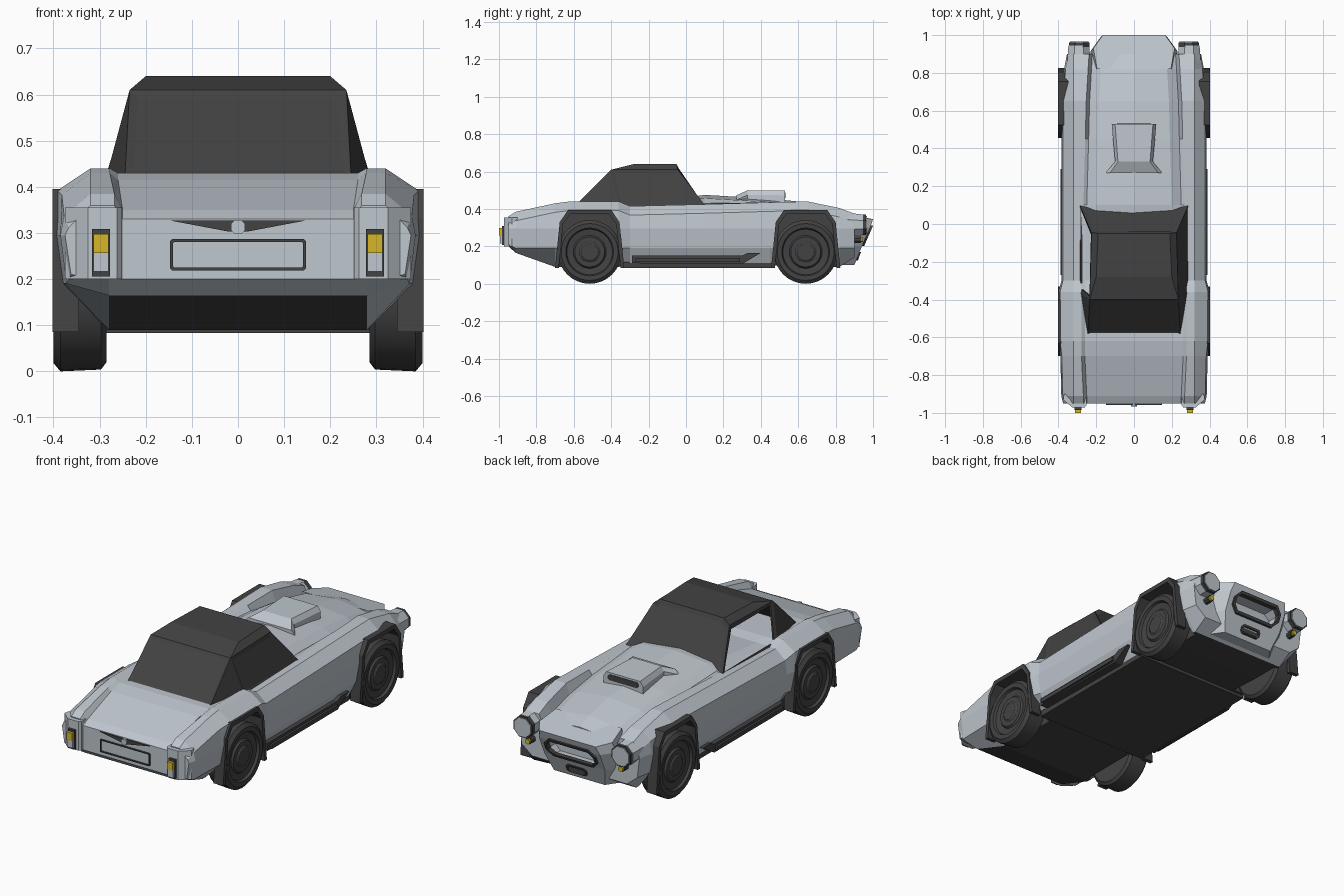
import bpy, bmesh, math

if "Cube" in bpy.data.objects:
    bpy.data.objects.remove(bpy.data.objects["Cube"])

def material(name, rgb):
    m = bpy.data.materials.new(name)
    m.diffuse_color = (*rgb, 1)
    m.use_nodes = True
    m.node_tree.nodes["Principled BSDF"].inputs["Base Color"].default_value = m.diffuse_color
    return m

SILVER = material("silver paint", (0.52, 0.57, 0.62))
DARK = material("charcoal", (0.055, 0.055, 0.055))
AMBER = material("amber", (0.68, 0.47, 0.02))

def make(name, verts, faces, mat, mirror=False):
    me = bpy.data.meshes.new(name)
    me.from_pydata(verts, [], faces)
    bm = bmesh.new()
    bm.from_mesh(me)
    bmesh.ops.recalc_face_normals(bm, faces=bm.faces)
    bm.to_mesh(me)
    bm.free()
    me.materials.append(mat)
    ob = bpy.data.objects.new(name, me)
    bpy.context.collection.objects.link(ob)
    if mirror:
        ob.modifiers.new("mirror", 'MIRROR').use_mirror_merge = False
    return ob

def loft(name, rings, mat, mirror=False, closed=False):
    """Skin a list of rings; end caps unless the rings close on themselves."""
    n, k = len(rings[0]), len(rings)
    verts = [p for r in rings for p in r]
    faces = [(i * n + j, i * n + (j + 1) % n, (i + 1) % k * n + (j + 1) % n, (i + 1) % k * n + j)
             for i in range(k if closed else k - 1) for j in range(n)]
    if not closed:
        faces += [tuple(range(n)), tuple(range((k - 1) * n, k * n))]
    return make(name, verts, faces, mat, mirror)

def at(axis, p, d):
    return {'x': (d, p[0], p[1]), 'y': (p[0], d, p[1]), 'z': (p[0], p[1], d)}[axis]

def prism(name, pts, axis, lo, hi, mat, mirror=False):
    return loft(name, [[at(axis, p, d) for p in pts] for d in (lo, hi)], mat, mirror)

def box(name, x, y, z, mat, mirror=False):
    return prism(name, [(x[0], z[0]), (x[1], z[0]), (x[1], z[1]), (x[0], z[1])], 'y', *y, mat, mirror)

def ngon(cx, cz, r, n=8):
    return [(cx + r * math.cos((i + .5) * 2 * math.pi / n), cz + r * math.sin((i + .5) * 2 * math.pi / n))
            for i in range(n)]

def chamfered(w, z0, z1, c):
    return [(-w, z0 + c), (-w + c, z0), (w - c, z0), (w, z0 + c),
            (w, z1 - c), (w - c, z1), (c - w, z1), (-w, z1 - c)]

def frame(name, w, z0, z1, c, t, y0, y1, mat, shear=0):
    """Thin chamfered ring facing along y, optionally leaning."""
    zm = (z0 + z1) / 2
    out, inn = chamfered(w, z0, z1, c), chamfered(w - t, z0 + t, z1 - t, c * .7)
    ring = lambda pts, y: [(x, y + (z - zm) * shear, z) for x, z in pts]
    return loft(name, [ring(out, y0), ring(out, y1), ring(inn, y1), ring(inn, y0)], mat, closed=True)

def cut(ob, cutter):
    cutter.hide_render = True
    cutter.hide_viewport = True
    b = ob.modifiers.new("cut", 'BOOLEAN')
    b.operation, b.solver, b.object = 'DIFFERENCE', 'EXACT', cutter

# Body shell: y, deck height, valley x and z, fender top, half width, floor height
stations = [
    (-.95, .33, .25, .33, .36, .375, .2), (-.91, .35, .25, .35, .385, .385, .165),
    (-.7, .415, .26, .415, .43, .39, .09), (-.62, .43, .26, .43, .44, .4, .09),
    (-.36, .43, .26, .43, .44, .4, .09), (-.3, .42, .26, .415, .415, .385, .1),
    (.1, .475, .25, .43, .425, .385, .1), (.45, .455, .24, .41, .435, .385, .1),
    (.65, .435, .235, .385, .44, .385, .09), (.82, .4, .225, .35, .405, .37, .09),
    (.9, .37, .22, .33, .375, .355, .14)]

def section(y, deck, xv, zv, top, w, floor):
    sill = .33 if -.31 < y < .46 else .28
    half = [(0, deck), (xv - .05, zv + .6 * (deck - zv)), (xv, zv), (xv + .018, top), (.32, top),
            (w - .008, top - .048), (w, .295), (w - .013, max(.19, floor + .01)), (sill, floor)]
    return [(x, y, z) for x, z in half] + [(-x, y, z) for x, z in half[:0:-1]]

body = loft("body", [section(*s) for s in stations], SILVER)
body.data.materials.append(DARK)
for f in body.data.polygons:      # dark floor pan
    if f.normal.z < -.85 and abs(f.center.x) < .01 and -.9 < f.center.y < .83:
        f.material_index = 1

# Wheel wells, arch trims and wheels
def arch(*right):
    return [(-a, b) for a, b in right] + list(right[::-1])

outer = arch((.185, .085), (.16, .33), (.115, .395))
inner = arch((.165, .085), (.142, .32), (.103, .372))
well = arch((.168, .02), (.142, .32), (.103, .372))
tyre = [(.285, .06), (.285, .15), (.297, .166), (.385, .17), (.4, .152), (.398, .128), (.385, .122),
        (.38, .088), (.39, .08), (.39, .055), (.397, .045), (.397, .02)]
for name, cy in (("rear", -.515), ("front", .64)):
    for side, s in (("left", -1), ("right", 1)):
        c = prism(f"{name}_{side}_well_cutter", [(cy + a, b) for a, b in well], 'x', s * .262, s * .6, SILVER)
        c.data.materials.append(DARK)
        for f in c.data.polygons:
            f.material_index = 1
        cut(body, c)
    prism(f"{name}_arch_trims", [(cy + a, b) for a, b in outer + inner[::-1]], 'x', .345, .402, DARK, True)
    w = loft(f"{name}_wheels", [[(x, cy + r * math.cos(i * math.pi / 16), .17 + r * math.sin(i * math.pi / 16))
                                 for i in range(32)] for x, r in tyre], DARK, True)
    bpy.ops.object.select_all(action='DESELECT')
    w.select_set(True)
    bpy.context.view_layer.objects.active = w
    bpy.ops.object.shade_smooth_by_angle(angle=math.radians(35))

# Nose cone with grille opening: height, half width, front edge
def nose_ring(z, w, y):
    lift = .04 if z > .34 else 0
    r = [(w + .03, .82, z + lift), (w + .05, y - .07, z + lift / 4), (w, y, z)]
    return r + [(-a, b, c) for a, b, c in r[::-1]]

nose = loft("nose", [nose_ring(*r) for r in ((.1, .15, .9), (.2, .18, .94), (.3, .18, .985), (.345, .165, 1))], SILVER)
cut(nose, prism("grille_cutter", chamfered(.142, .213, .302, .03), 'y', .89, 1.1, SILVER))
frame("grille_frame", .152, .203, .312, .035, .014, .95, .977, DARK, .44)
frame("lower_vent_frame", .06, .125, .17, .012, .01, .9, .927, DARK, .4)
prism("lower_vent", chamfered(.05, .13, .165, .01), 'y', .88, .922, DARK)

# Headlights and front indicators
loft("headlight_pods", [[at('y', p, y) for p in ngon(.292, z, r)] for y, z, r in
                        ((.81, .32, .07), (.945, .315, .06))], SILVER, True)
for part, x, z, r, y0, y1, mat in (
        ("headlight_rims", .29, .315, .06, .938, .962, DARK),
        ("headlight_lenses", .29, .315, .052, .94, .967, SILVER),
        ("front_indicator_rims", .275, .235, .018, .87, .935, DARK),
        ("front_indicators", .275, .235, .014, .88, .947, AMBER)):
    prism(part, ngon(x, z, r), 'y', y0, y1, mat, True)

# Bonnet scoop
loft("bonnet_scoop", [[(-w, y, .425), (-w, y, t - .025), (-w * .85, y, t), (w * .85, y, t), (w, y, t - .025), (w, y, .425)]
                      for y, w, t in ((.27, .15, .473), (.33, .1, .5), (.53, .118, .498))], SILVER)
prism("scoop_mouth", chamfered(.09, .458, .488, .008), 'y', .525, .533, DARK)

# Soft top: shell with inset windows, the left one open
half = [(.19, -.05, .64), (.2, -.28, .64), (.235, -.4, .61), (.225, -.045, .612),
        (.245, -.585, .425), (.29, -.36, .405), (.29, .105, .415)]
verts = half + [(-x, y, z) for x, y, z in half]
side = [(0, 1, 2, 3), (2, 4, 5), (2, 5, 6, 3)]
faces = side + [tuple(i + 7 for i in f[::-1]) for f in side]
faces += [(0, 7, 8, 1), (1, 8, 9, 2), (2, 9, 11, 4), (0, 3, 6, 13, 10, 7)]
top = make("soft_top", verts, faces, DARK)
bm = bmesh.new()
bm.from_mesh(top.data)
bm.faces.ensure_lookup_table()
panes = [bm.faces[i] for i in (2, 5, 8, 9)]
bmesh.ops.inset_individual(bm, faces=panes, thickness=.026, depth=-.004)
bmesh.ops.delete(bm, geom=[panes[1]], context='FACES')
bm.to_mesh(top.data)
bm.free()
top.modifiers.new("thickness", 'SOLIDIFY').thickness = .01

# Tail: corner pods, lamps, plate frame, chevron trim and plain round boss
prism("tail_pods", [(.252, -.92), (.252, -.96), (.262, -.972), (.325, -.972), (.375, -.93), (.37, -.9)],
      'z', .2, .355, SILVER, True)
box("tail_lamp_housings", (.278, .316), (-.985, -.96), (.206, .309), DARK, True)
box("tail_lamp_upper", (.281, .313), (-1, -.98), (.257, .298), AMBER, True)
box("tail_lamp_lower", (.281, .313), (-.995, -.98), (.216, .257), SILVER, True)
frame("plate_frame", .147, .219, .287, .004, .006, -.957, -.948, DARK)
prism("chevron_trim", arch((.147, .327), (.02, .303)), 'y', -.957, -.945, DARK)
prism("round_boss", ngon(0, .313, .017), 'y', -.965, -.945, SILVER)

# Sill and side exhausts
box("chassis_sill", (-.335, .335), (-.34, .465), (.083, .115), DARK)
prism("side_exhaust", [(-.29, .11), (.3, .105), (.4, .165), (.33, .165), (.3, .15), (-.29, .15)],
      'x', .33, .378, DARK, True)
box("exhaust_pipe", (.37, .39), (-.27, .29), (.115, .137), DARK, True)
